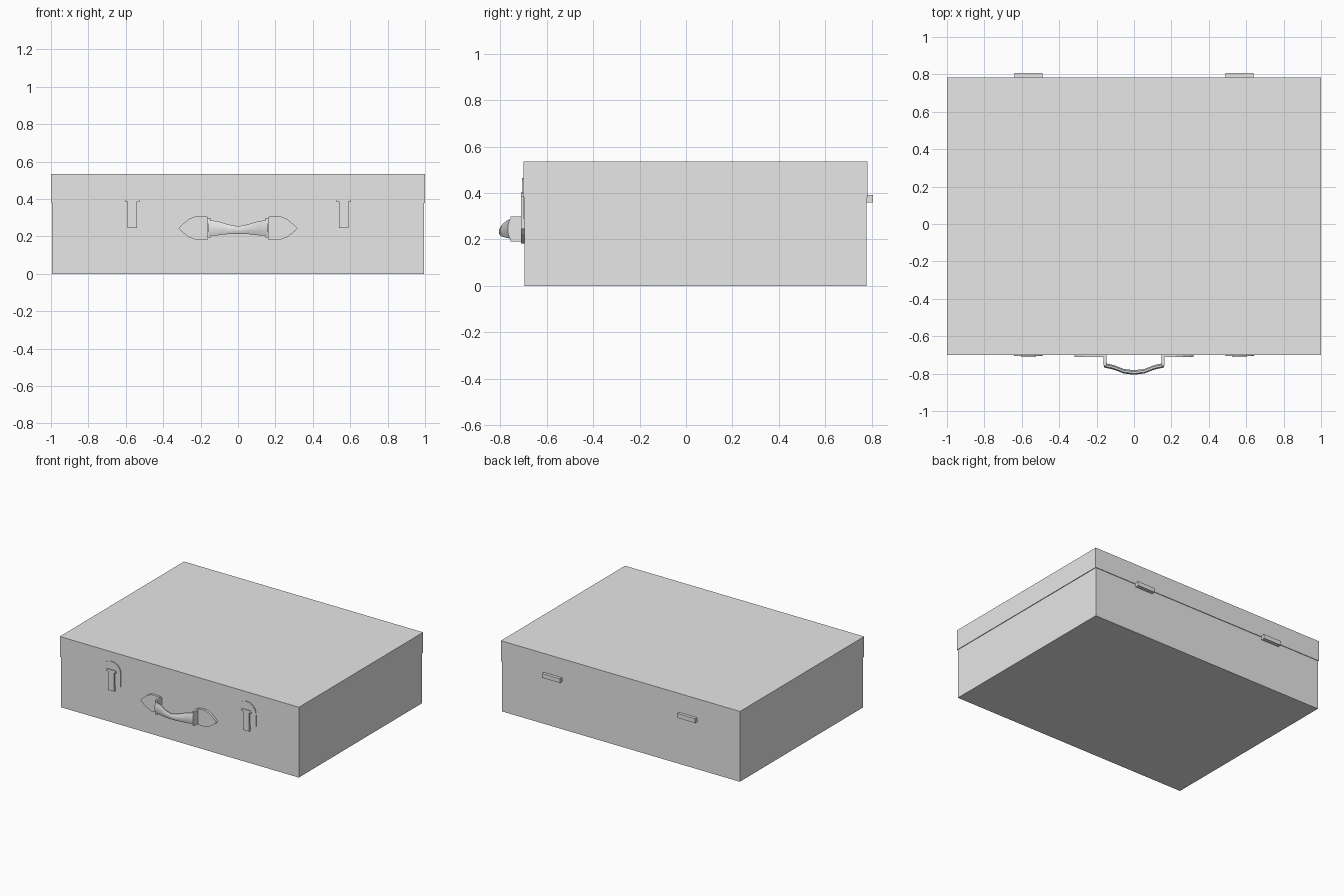
import bpy, bmesh, math

cube = bpy.data.objects.get("Cube")
if cube:
    bpy.data.objects.remove(cube, do_unlink=True)

# One plain grey for the whole case
GREY = (0.8, 0.8, 0.8, 1.0)
mat = bpy.data.materials.new("plain grey")
mat.use_nodes = True
mat.diffuse_color = GREY
mat.node_tree.nodes["Principled BSDF"].inputs["Base Color"].default_value = GREY

FRONT, BACK = -0.70, 0.783   # faces of the lid
LIP = 0.005                  # lid overhang
SEAM, TOP = 0.38, 0.535


def finish(name, bm, smooth=False):
    bmesh.ops.recalc_face_normals(bm, faces=bm.faces)
    mesh = bpy.data.meshes.new(name)
    bm.to_mesh(mesh)
    bm.free()
    mesh.materials.append(mat)
    obj = bpy.data.objects.new(name, mesh)
    bpy.context.collection.objects.link(obj)
    if smooth:
        bpy.ops.object.select_all(action="DESELECT")
        obj.select_set(True)
        bpy.context.view_layer.objects.active = obj
        bpy.ops.object.shade_smooth_by_angle(angle=math.radians(35))
    return obj


def box(name, x, y, z):
    bm = bmesh.new()
    bmesh.ops.create_cube(bm, size=1)
    for v in bm.verts:
        v.co = [lo + (c + 0.5) * (hi - lo) for c, (lo, hi) in zip(v.co, (x, y, z))]
    return finish(name, bm)


def plate(name, outline, y_front, y_back):
    """Extrude an x-z outline along y."""
    bm = bmesh.new()
    face = bm.faces.new([bm.verts.new((x, y_front, z)) for x, z in outline])
    new = bmesh.ops.extrude_face_region(bm, geom=[face])["geom"]
    for v in new:
        if isinstance(v, bmesh.types.BMVert):
            v.co.y = y_back
    return finish(name, bm)


# Case body and overhanging lid
box("case_body", (-1 + LIP, 1 - LIP), (FRONT + LIP, BACK - LIP), (0, SEAM))
box("case_lid", (-1, 1), (FRONT, BACK), (SEAM, TOP))

# Leaf-shaped handle mount, for the left side
LEAF = [(0.16, 0.305), (0.225, 0.308), (0.262, 0.293), (0.30, 0.262), (0.318, 0.243),
        (0.30, 0.224), (0.262, 0.196), (0.225, 0.182), (0.16, 0.185)]

for side, s in (("left", 1), ("right", -1)):
    cx = 0.565 * s

    def span(a, b):
        return tuple(sorted((s * a, s * b)))

    # Hinge on the back, across the seam
    box(f"hinge_{side}", span(0.49, 0.64), (BACK - 0.02, 0.806), (0.36, 0.392))

    # Latch: half-disc on the lid, lower plate, flap and tab
    arc = [(cx + 0.076 * math.cos(math.pi * i / 16),
            0.395 + 0.07 * math.sin(math.pi * i / 16)) for i in range(17)]
    plate(f"latch_disc_{side}", arc, FRONT - 0.006, FRONT + 0.01)
    box(f"latch_lower_plate_{side}", (cx - 0.075, cx + 0.075),
        (FRONT - 0.001, FRONT + 0.02), (0.29, 0.395))
    box(f"latch_flap_{side}", (cx - 0.04, cx + 0.04),
        (FRONT - 0.011, FRONT), (0.386, 0.404))
    box(f"latch_tab_{side}", (cx - 0.025, cx + 0.025),
        (FRONT - 0.010, FRONT + 0.02), (0.245, 0.39))

    # Handle mount plate and standing bracket
    plate(f"handle_mount_{side}", [(s * x, z) for x, z in LEAF], FRONT - 0.012, FRONT + 0.01)
    box(f"handle_bracket_{side}", span(0.148, 0.164), (-0.757, FRONT + 0.01), (0.192, 0.298))

# Bowed handle strap, waisted in the middle: x, y, low z, high z
HALF = [(0.16, -0.755, 0.204, 0.287), (0.11, -0.766, 0.206, 0.282),
        (0.055, -0.787, 0.212, 0.265)]
stations = [(-x, y, a, b) for x, y, a, b in HALF] + [(0, -0.794, 0.214, 0.254)]
stations += HALF[::-1]
bm = bmesh.new()
rings = []
for x, y, low, high in stations:
    ring = []
    for i in range(8):
        a = math.tau * (i + 0.5) / 8
        ring.append(bm.verts.new((x, y + 0.012 * math.cos(a) / math.cos(math.pi / 8),
                                  (low + high) / 2 + (high - low) / 2 * math.sin(a)
                                  / math.cos(math.pi / 8))))
    rings.append(ring)
for r, q in zip(rings, rings[1:]):
    for i in range(8):
        j = (i + 1) % 8
        bm.faces.new((r[i], r[j], q[j], q[i]))
bm.faces.new(rings[0])
bm.faces.new(rings[-1])
finish("handle_strap", bm, smooth=True)
